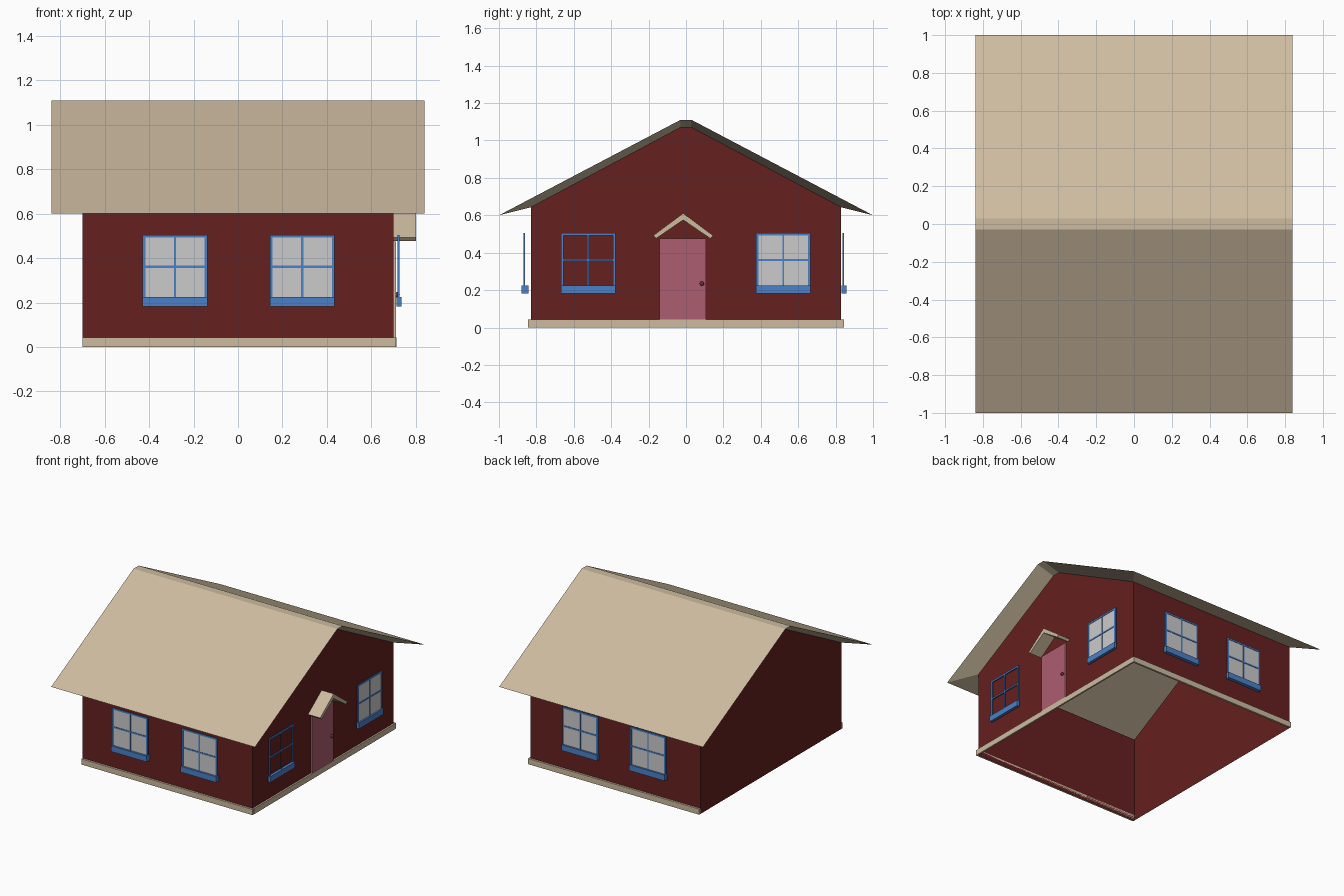
import bpy, bmesh
from math import pi
from mathutils import Matrix, Vector

if "Cube" in bpy.data.objects:
    bpy.data.objects.remove(bpy.data.objects["Cube"])


def material(name, rgb):
    m = bpy.data.materials.new(name)
    m.diffuse_color = (*rgb, 1)
    m.use_nodes = True
    m.node_tree.nodes["Principled BSDF"].inputs["Base Color"].default_value = m.diffuse_color
    return m


RED = material("red_wall", (0.13, 0.015, 0.014))
TAN = material("tan_roof", (0.61, 0.50, 0.35))
BLUE = material("blue_frame", (0.07, 0.22, 0.58))
GLASS = material("grey_glass", (0.55, 0.55, 0.55))
PINK = material("pink_door", (0.42, 0.11, 0.16))
BRASS = material("dark_knob", (0.16, 0.03, 0.04))


def finish(name, bm, mat, fix=True):
    if fix:
        bmesh.ops.recalc_face_normals(bm, faces=bm.faces)
    me = bpy.data.meshes.new(name)
    bm.to_mesh(me)
    bm.free()
    me.materials.append(mat)
    ob = bpy.data.objects.new(name, me)
    bpy.context.collection.objects.link(ob)
    return ob


def boxes(name, spans, mat, turn=0):
    """One object from boxes given as (x0, x1, y0, y1, z0, z1), turned about z."""
    bm = bmesh.new()
    rot = Matrix.Rotation(turn, 4, 'Z')
    for x0, x1, y0, y1, z0, z1 in spans:
        mid = Vector((x0 + x1, y0 + y1, z0 + z1)) / 2
        size = Matrix.Diagonal((x1 - x0, y1 - y0, z1 - z0, 1))
        bmesh.ops.create_cube(bm, size=1, matrix=rot @ Matrix.Translation(mid) @ size)
    return finish(name, bm, mat)


def ring(bm, x, profile):
    return [bm.verts.new((x, y, z)) for y, z in profile]


# Profiles across the house (y, z)
outer = [(-1, 0.6), (-0.03, 1.11), (0.03, 1.11), (1, 0.6)]
inner = [(-0.83, 0.643), (-0.03, 1.07), (0.03, 1.07), (0.83, 0.643)]

# Walls: thin shell, open below
bm = bmesh.new()
gable = [(-0.83, 0)] + inner + [(0.83, 0)]
a, b = ring(bm, -0.7, gable), ring(bm, 0.7, gable)
bm.faces.new(a[::-1])
bm.faces.new(b)
bm.faces.new((a[0], b[0], b[1], a[1]))
bm.faces.new((a[5], a[4], b[4], b[5]))
finish("walls", bm, RED)

# Roof: outer skin plus sloping soffits back to the wall tops
bm = bmesh.new()
oa, ob_ = ring(bm, -0.84, outer), ring(bm, 0.84, outer)
ia, ib = ring(bm, -0.7, inner), ring(bm, 0.7, inner)
for i in range(3):
    bm.faces.new((oa[i], ob_[i], ob_[i + 1], oa[i + 1]))
    bm.faces.new((oa[i], oa[i + 1], ia[i + 1], ia[i]))
    bm.faces.new((ob_[i + 1], ob_[i], ib[i], ib[i + 1]))
for i in (0, 3):
    bm.faces.new((oa[i], ia[i], ib[i], ob_[i]))
finish("roof", bm, TAN)

# Base trim on the front, right and back
boxes("base_trim", [(-0.7, 0.71, -0.845, -0.83, 0, 0.042),
                    (-0.7, 0.71, 0.83, 0.845, 0, 0.042),
                    (0.7, 0.712, -0.83, 0.83, 0, 0.042)], TAN)

# Door with tan edges, and its knob
door = boxes("door", [(0.7, 0.71, -0.142, 0.108, 0.042, 0.475)], PINK)
door.data.materials.append(TAN)
for p in door.data.polygons:
    p.material_index = 0 if p.normal.x > 0.5 else 1

bm = bmesh.new()
bmesh.ops.create_uvsphere(bm, u_segments=12, v_segments=8, radius=0.012,
                          matrix=Matrix.Translation((0.716, 0.085, 0.235)))
finish("door_knob", bm, BRASS)

# Little gabled canopy over the door
bm = bmesh.new()
c = -0.015
chevron = [(c - 0.16, 0.492), (c, 0.611), (c + 0.16, 0.492),
           (c + 0.145, 0.476), (c, 0.575), (c - 0.145, 0.476)]
a, b = ring(bm, 0.7, chevron), ring(bm, 0.8, chevron)
bm.faces.new(a)
bm.faces.new(b[::-1])
for i in range(6):
    j = (i + 1) % 6
    bm.faces.new((a[i], b[i], b[j], a[j]))
finish("door_canopy", bm, TAN)


def window(name, cx, frame, sill, turn, glazed=True):
    """Four-pane window facing -y; frame and sill are distance ranges from the centre."""
    f0, f1 = -frame[1], -frame[0]
    w, t, lo, hi = 0.146, 0.013, 0.222, 0.505
    bars = [(cx - w, cx - w + t, lo, hi), (cx + w - t, cx + w, lo, hi),
            (cx - w + t, cx + w - t, hi - t, hi),
            (cx - w + t, cx + w - t, 0.356, 0.367),
            (cx - 0.005, cx + 0.005, lo, hi - t)]
    spans = [(x0, x1, f0, f1, z0, z1) for x0, x1, z0, z1 in bars]
    spans.append((cx - w, cx + w, -sill[1], -sill[0], 0.182, 0.225))
    boxes(name + "_frame", spans, BLUE, turn)
    if glazed:
        m = (f0 + f1) / 2
        boxes(name + "_glass", [(cx - w + t, cx + w - t, m - 0.001, m + 0.001, lo, hi - t)],
              GLASS, turn)


# Windows: two each on the front, back and right (one right window has no glass)
for i, x in enumerate((-0.283, 0.289)):
    window(f"front_window_{i + 1}", x, (0.86, 0.868), (0.843, 0.88), 0)
for i, x in enumerate((-0.281, 0.278)):
    window(f"back_window_{i + 1}", x, (0.838, 0.846), (0.832, 0.857), pi)
for i, y in enumerate((-0.523, 0.52)):
    window(f"right_window_{i + 1}", y, (0.718, 0.726), (0.714, 0.735), pi / 2, i == 1)
